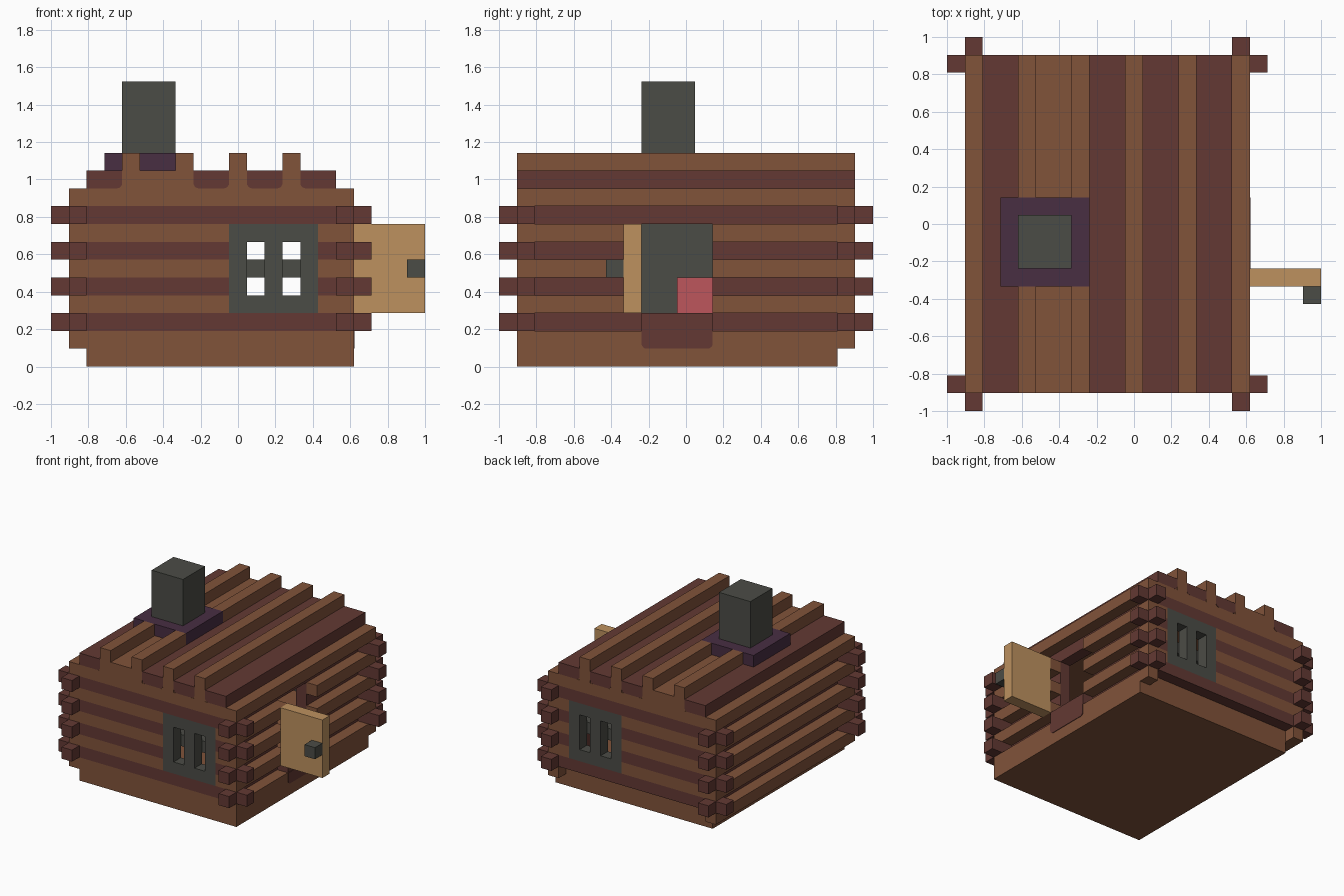
import bpy, bmesh, math

cube = bpy.data.objects.get("Cube")
if cube:
    bpy.data.objects.remove(cube, do_unlink=True)

U = 2 / 21  # one grid cell; parts are placed in cells from the corner (-1, -1, 0)


def linear(c):
    c /= 255
    return c / 12.92 if c <= 0.04045 else ((c + 0.055) / 1.055) ** 2.4


def material(name, r, g, b):
    m = bpy.data.materials.new(name)
    col = (linear(r), linear(g), linear(b), 1)
    m.diffuse_color = col
    m.use_nodes = True
    m.node_tree.nodes["Principled BSDF"].inputs["Base Color"].default_value = col
    return m


LIGHT = material("light wood", 129, 83, 58)
DARK = material("dark wood", 99, 57, 51)
STONE = material("grey stone", 75, 76, 70)
PURPLE = material("purple collar", 72, 46, 66)
TAN = material("tan door wood", 189, 145, 95)
RED = material("red cloth", 190, 86, 92)


def finish(name, bm, mat):
    bmesh.ops.recalc_face_normals(bm, faces=bm.faces)
    me = bpy.data.meshes.new(name)
    bm.to_mesh(me)
    bm.free()
    me.materials.append(mat)
    ob = bpy.data.objects.new(name, me)
    bpy.context.collection.objects.link(ob)
    return ob


def point(x, y, z):
    return (x * U - 1, y * U - 1, z * U)


def boxes(name, mat, *cells):
    """One object from boxes given as (x0, x1, y0, y1, z0, z1) in cells."""
    bm = bmesh.new()
    for c in cells:
        vs = bmesh.ops.create_cube(bm, size=1)["verts"]
        for v in vs:
            v.co = point(*[c[2 * i] if v.co[i] < 0 else c[2 * i + 1] for i in range(3)])
    return finish(name, bm, mat)


def rounded(name, mat, a, b, z, lo, hi, along, left=True, right=True, r=0.3):
    """Bar one cell high with rounded lower corners, extruded along x or y."""
    arc = [math.radians(i * 22.5) for i in range(5)]
    pts = [(b, z + 1), (a, z + 1)]
    pts += [(a + r - r * math.cos(t), z + r - r * math.sin(t)) for t in arc] if left else [(a, z)]
    pts += [(b - r + r * math.sin(t), z + r - r * math.cos(t)) for t in arc] if right else [(b, z)]
    bm = bmesh.new()
    rings = [[bm.verts.new(point(p, d, h) if along == "y" else point(d, p, h)) for p, h in pts]
             for d in (lo, hi)]
    bm.faces.new(rings[0])
    bm.faces.new(rings[1])
    for i in range(len(pts)):
        j = (i + 1) % len(pts)
        bm.faces.new((rings[0][i], rings[0][j], rings[1][j], rings[1][i]))
    return finish(name, bm, mat)


# Base and floor
boxes("foundation", LIGHT, (2, 17, 1, 19, 0, 1))
boxes("floor", LIGHT, (2, 16, 2, 19, 1, 2), (3, 15, 2, 19, 2, 3))

# Front and back walls: flush rows of logs around a window
for side, y in (("front", 1), ("back", 19)):
    light, dark = [], []
    for row in range(1 if side == "front" else 2, 9):
        is_dark = row % 2 == 0
        x0, x1 = (0, 18) if is_dark else (1, 17)
        spans = [(x0, 10), (15, x1)] if 3 <= row <= 7 else [(x0, x1)]
        for a, b in spans:
            (dark if is_dark else light).append((a, b, y, y + 1, row, row + 1))
    boxes(side + "_light_logs", LIGHT, *light)
    boxes(side + "_dark_logs", DARK, *dark)
    # Window frame with tall slots and a cross bar set behind them
    inner = 2 if side == "front" else 18
    boxes(side + "_window_frame", STONE,
          *[(x, x + 1, y, y + 1, 4, 7) for x in (10, 12, 14)],
          (10, 15, y, y + 1, 3, 4), (10, 15, y, y + 1, 7, 8),
          (10, 15, inner, inner + 1, 5, 6))

# Log ends of the side walls, past the front and back
boxes("side_log_ends", DARK,
      *[(x, x + 1, y, y + 1, row, row + 1)
        for x in (1, 16) for y in (0, 20) for row in (2, 4, 6, 8)])

# Side walls: dark core set back behind projecting light logs
boxes("right_wall_core", DARK, (2, 3, 2, 19, 2, 9))
boxes("right_wall_logs", LIGHT, (1, 2, 2, 20, 1, 2),
      *[(1, 2, 2, 19, row, row + 1) for row in (3, 5, 7)])
boxes("left_wall_core", DARK, (15, 16, 2, 8, 2, 9), (15, 16, 12, 19, 2, 9),
      (15, 16, 8, 12, 2, 3), (15, 16, 8, 12, 8, 9))
boxes("left_wall_logs", LIGHT, (16, 17, 2, 20, 1, 2),
      *[(16, 17, a, b, row, row + 1) for row in (3, 5, 7) for a, b in ((2, 8), (12, 19))])

# Doorway and open door
boxes("door_threshold", DARK, (16, 17, 8, 12, 2, 3))
rounded("door_step_plate", DARK, 8, 12, 1, 17, 17.05, "x")
boxes("door", TAN, (17, 21, 7, 8, 3, 8))
boxes("door_knob", STONE, (20, 21, 6, 7, 5, 6))

# Roof: eaves slab, rounded dark boards, light ridges
boxes("roof_eaves", LIGHT, (1, 17, 1, 20, 9, 10))
boxes("roof_backing", LIGHT, (2.1, 15.9, 1.03, 19.97, 10, 10.9))
for i, (a, b) in enumerate(((2, 4), (8, 10), (11, 13), (14, 16))):
    rounded(f"roof_board_{i + 1}", DARK, a, b, 10, 1, 20, "y", left=i > 0, right=i < 3)
boxes("roof_ridges", LIGHT, (4, 8, 1, 20, 10, 11),
      (10, 11, 1, 20, 10, 12), (13, 14, 1, 20, 10, 12),
      *[(x, x + 1, a, b, 11, 12) for x in (4, 7) for a, b in ((1, 7), (12, 20))])

# Chimney and what stands inside
boxes("chimney_collar", PURPLE, (3, 8, 7, 12, 11, 12))
boxes("chimney", STONE, (4, 7, 8, 11, 12, 16))
boxes("fireplace", STONE, (3, 8, 7, 12, 3, 9))
boxes("stool", RED, (8, 10, 10, 12, 3, 5))
